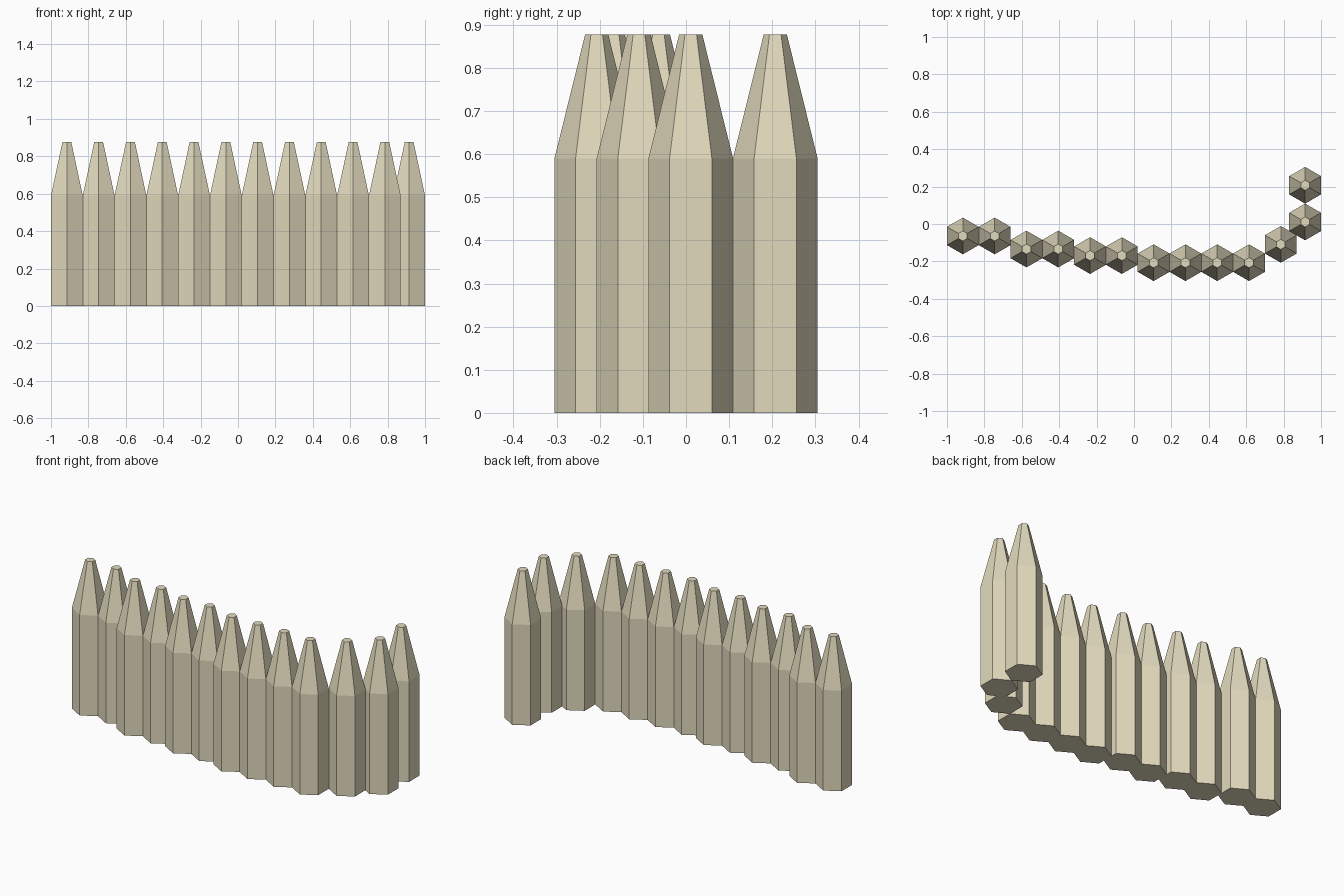
import bpy, bmesh
from math import sin, cos, pi

if "Cube" in bpy.data.objects:
    bpy.data.objects.remove(bpy.data.objects["Cube"])

R = 0.0981            # hexagon corner radius, corners point along y
RINGS = [(R, 0.0), (R, 0.59), (0.027, 0.877)]   # post profile: radius, height

wood = bpy.data.materials.new("pale_wood")
wood.diffuse_color = (0.76, 0.70, 0.51, 1)
wood.use_nodes = True
wood.node_tree.nodes["Principled BSDF"].inputs["Base Color"].default_value = wood.diffuse_color

# One sharpened post, shared by the whole palisade
bm = bmesh.new()
rings = [[bm.verts.new((r * sin(i * pi / 3), r * cos(i * pi / 3), z)) for i in range(6)]
         for r, z in RINGS]
for low, high in zip(rings, rings[1:]):
    for i in range(6):
        j = (i + 1) % 6
        bm.faces.new((low[i], low[j], high[j], high[i]))
bm.faces.new(rings[0])
bm.faces.new(rings[-1])
bmesh.ops.recalc_face_normals(bm, faces=bm.faces)
mesh = bpy.data.meshes.new("palisade_post")
bm.to_mesh(mesh)
bm.free()
mesh.materials.append(wood)

# Wall line: evenly spaced in x, stepping in y, then turning the corner
row_y = [-0.064, -0.064, -0.134, -0.134, -0.169, -0.169,
         -0.207, -0.207, -0.207, -0.207, -0.109]
spots = [(-0.915 + 0.17 * i, y) for i, y in enumerate(row_y)]
spots += [(0.915, 0.011), (0.915, 0.207)]

for n, (x, y) in enumerate(spots, 1):
    post = bpy.data.objects.new(f"post_{n:02d}", mesh)
    post.location = (x, y, 0)
    bpy.context.collection.objects.link(post)
